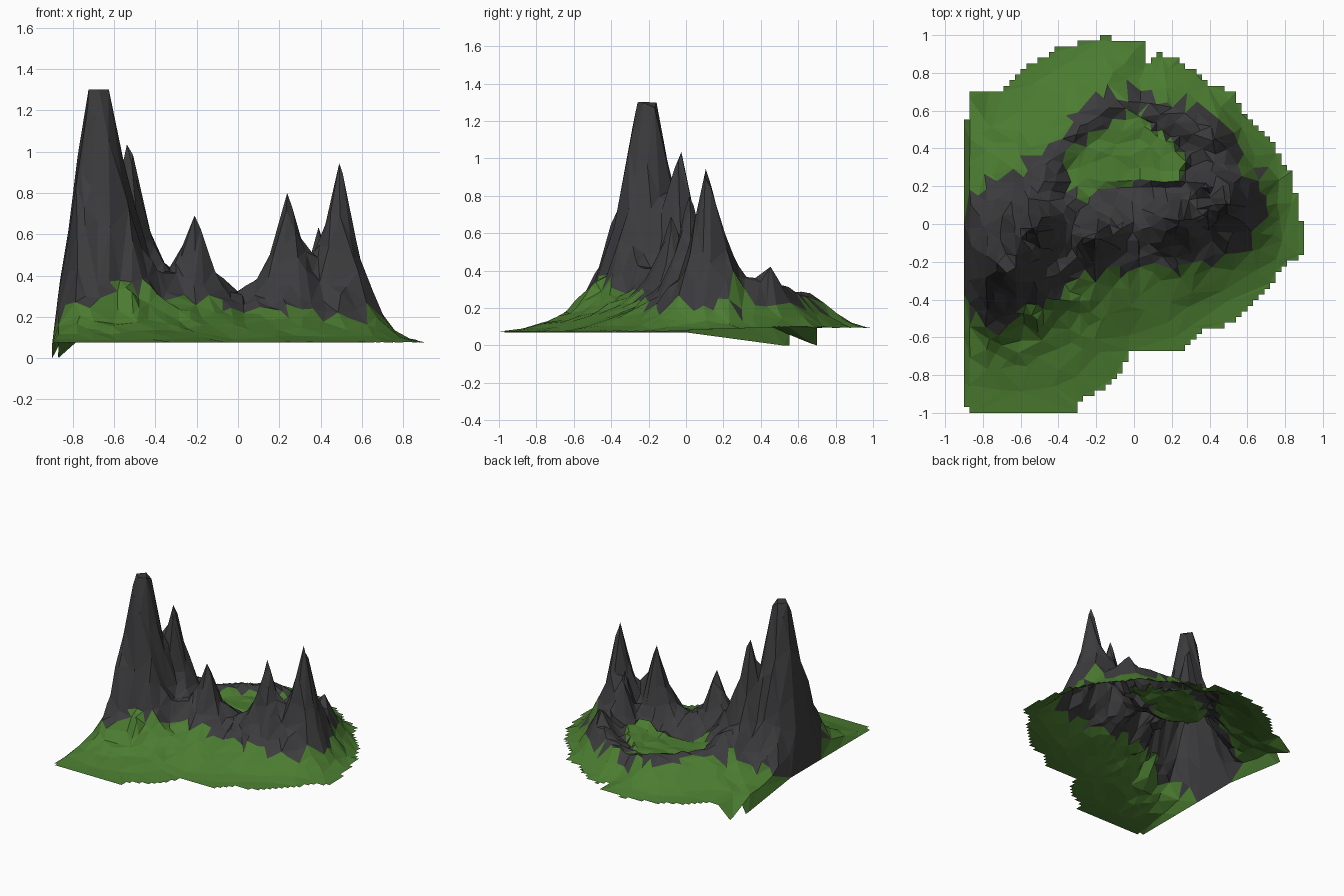
import bpy, bmesh, math
from mathutils import Vector, noise

if "Cube" in bpy.data.objects:
    bpy.data.objects.remove(bpy.data.objects["Cube"])

# plan outlines: land edge, rock area, grassy crater inside the rock
LAND = [(-.92, -1.01), (-.31, -1.01), (-.3, -.95), (-.12, -.84), (-.06, -.76), (0, -.66), (.27, -.68),
        (.33, -.58), (.52, -.52), (.7, -.36), (.8, -.21), (.88, -.2), (.91, 0), (.88, .03), (.83, .27),
        (.7, .48), (.56, .6), (.55, .7), (.42, .73), (.22, .88), (.12, .9), (.06, .84), (.05, .96),
        (-.12, .98), (-.13, 1.01), (-.17, 1.01), (-.18, .98), (-.4, .93), (-.6, .82), (-.7, .71), (-.92, .71)]
ROCK = [(-.92, .15), (-.6, .25), (-.5, .32), (-.43, .47), (-.3, .6), (-.15, .7), (0, .68), (.1, .72),
        (.3, .63), (.42, .64), (.55, .42), (.6, .25), (.7, .28), (.7, 0), (.55, -.15), (.25, -.25),
        (0, -.2), (-.2, -.25), (-.38, -.36), (-.55, -.44), (-.72, -.58), (-.85, -.5), (-.92, -.2)]
CRATER = [(-.4, .3), (-.2, .52), (0, .59), (.1, .5), (.2, .45), (.28, .35), (.25, .22),
          (0, .22), (-.2, .2), (-.27, .1), (-.33, .25)]
# ridge lines (x, y, height)
MAIN = [(-.75, -.22, .46), (-.5, -.05, .43), (-.25, -.05, .37), (0, 0, .31), (.25, 0, .34), (.48, .08, .36)]
RIM = [(-.5, .2, .38), (-.45, .33, .3), (-.3, .5, .29), (-.12, .63, .28), (.05, .64, .25),
       (.3, .55, .3), (.42, .45, .33), (.45, .25, .36), (.48, .1, .36)]
# peaks (x, y, height, spread, flat top radius)
PEAKS = [(-.67, -.21, 1.3, .118, .052), (-.53, -.03, 1.1, .095, 0), (-.21, -.08, .72, .075, 0),
         (.24, .02, .84, .08, 0), (.49, .11, .98, .09, 0), (.39, .19, .63, .065, 0),
         (.42, .45, .42, .06, 0), (.13, .02, .38, .05, 0), (-.08, -.03, .4, .05, 0), (.34, .03, .56, .06, 0)]


def inside(x, y, poly):
    hit = False
    for (ax, ay), (bx, by) in zip(poly, poly[1:] + poly[:1]):
        if (ay > y) != (by > y) and x < (bx - ax) * (y - ay) / (by - ay) + ax:
            hit = not hit
    return hit


def clamp(v):
    return max(0.0, min(1.0, v))


def is_rock(x, y):
    x += .04 * noise.noise(Vector((x * 9, y * 9, 3)))
    y += .06 * noise.noise(Vector((x * 9, y * 9, 8)))
    return inside(x, y, ROCK) and not inside(x, y, CRATER)


def along(x, y, a, b):
    """Fraction along segment ab nearest to the point, and the distance to it."""
    dx, dy = b[0] - a[0], b[1] - a[1]
    t = clamp(((x - a[0]) * dx + (y - a[1]) * dy) / (dx * dx + dy * dy))
    return t, math.hypot(x - a[0] - t * dx, y - a[1] - t * dy)


def ridge(x, y, line, width, base):
    best = base
    for a, b in zip(line, line[1:]):
        t, d = along(x, y, a, b)
        h = a[2] + t * (b[2] - a[2])
        best = max(best, base + (h - base) * math.exp(-(d / width) ** 1.5))
    return best


def height(x, y):
    base = .075 + .02 * clamp(y * 2)
    w = .2 + .12 * clamp(1 - x / .5)
    w *= 1 + .22 * clamp((x + .6) / .3) * clamp(-y / .15)
    low = max(ridge(x, y, MAIN, w, base), ridge(x, y, RIM, .22, base))
    if inside(x, y, CRATER):
        low = max(low, .24 + .2 * max(0, x - .05))
    # flatten towards the shore
    shore = min(along(x, y, a, b)[1] for a, b in zip(LAND, LAND[1:]))
    low = base + (low - base) * clamp((shore - .01) / .2) ** .8
    z = low
    flute = 1 + .3 * noise.noise(Vector((x * 11, y * 11, 1)))
    for px, py, ph, s, flat in PEAKS:
        r = max(0, math.hypot(x - px, y - py) - flat) * flute
        z = max(z, low + (ph - low) * math.exp(-(r / s) ** 1.2))
    if z < .8:
        amp = .03 if is_rock(x, y) else .012 * clamp((low - base) * 10)
        z += amp * noise.noise(Vector((x * 15, y * 15, 5))) * clamp((.8 - z) * 5)
    # the land is cut off on the left and sinks at the back corner
    z -= max(0, z - .1) * .55 * clamp((-.78 - x) / .09)
    return max(0, z * (1 - clamp((y - .45) / .24) * clamp((-.77 - x) / .099)))


def material(name, colour):
    m = bpy.data.materials.new(name)
    m.diffuse_color = (*colour, 1)
    m.use_nodes = True
    m.node_tree.nodes["Principled BSDF"].inputs["Base Color"].default_value = m.diffuse_color
    return m


# grid of points, with the nearest one pulled onto every sharp summit
NY = 67
xs = [-.9 + .03 * i for i in range(61)]
ys = [-1 + 2 * j / NY for j in range(NY + 1)]
pts = {(i, j): (x, y) for i, x in enumerate(xs) for j, y in enumerate(ys)}
for p in PEAKS:
    if p[4] == 0:
        key = min(pts, key=lambda k: math.hypot(pts[k][0] - p[0], pts[k][1] - p[1]))
        pts[key] = p[:2]

# terrain sheet
bm = bmesh.new()
verts = {}


def vert(i, j):
    if (i, j) not in verts:
        x, y = pts[i, j]
        z = .07 * (1 - clamp(y / .52)) if i == 0 else height(x, y)
        verts[i, j] = bm.verts.new((x, y, z))
    return verts[i, j]


for i in range(60):
    for j in range(NY):
        cx, cy = (xs[i] + xs[i + 1]) / 2, (ys[j] + ys[j + 1]) / 2
        if not inside(cx, cy, LAND) or (i == 0 and not -.97 < cy < .55):
            continue
        f = bm.faces.new([vert(i, j), vert(i + 1, j), vert(i + 1, j + 1), vert(i, j + 1)])
        f.material_index = 1 if is_rock(cx, cy) else 0
bmesh.ops.triangulate(bm, faces=bm.faces[:])
mesh = bpy.data.meshes.new("mountain_terrain")
bm.to_mesh(mesh)
bm.free()
mesh.materials.append(material("grass", (.07, .2, .03)))
mesh.materials.append(material("rock", (.045, .045, .048)))
terrain = bpy.data.objects.new("mountain_terrain", mesh)
bpy.context.collection.objects.link(terrain)

# large irregular facets
dec = terrain.modifiers.new("facets", 'DECIMATE')
dec.ratio = .19
